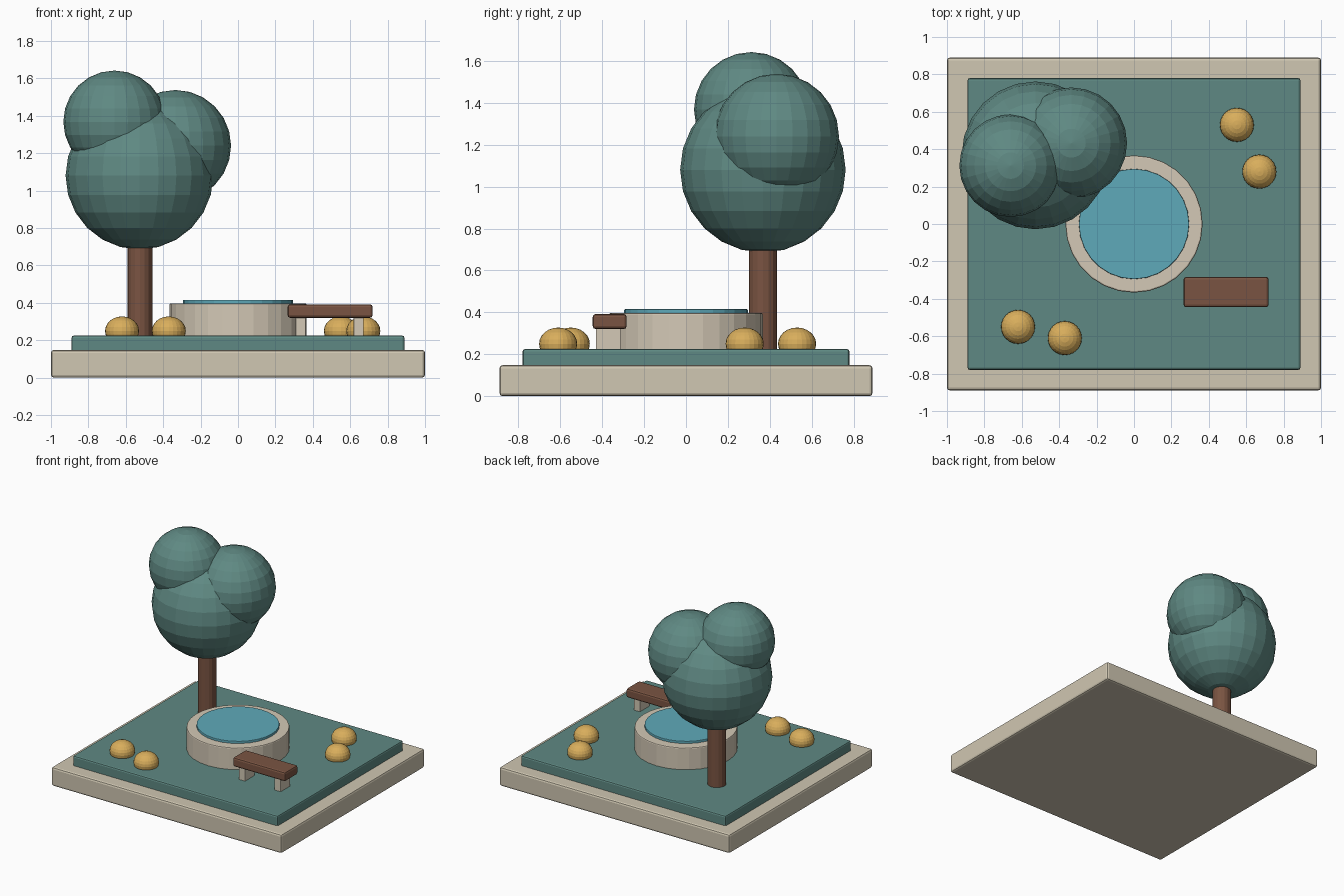
import bpy
from math import radians

old = bpy.data.objects.get("Cube")
if old:
    bpy.data.objects.remove(old, do_unlink=True)


def material(name, srgb):
    lin = [((c / 255 + 0.055) / 1.055) ** 2.4 for c in srgb]
    m = bpy.data.materials.new(name)
    m.use_nodes = True
    m.diffuse_color = (*lin, 1)
    m.node_tree.nodes["Principled BSDF"].inputs["Base Color"].default_value = (*lin, 1)
    return m


SAND = material("sand_stone", (208, 199, 178))
STONE = material("warm_stone", (212, 201, 182))
GREEN = material("teal_green", (95, 137, 131))
BROWN = material("brown_wood", (122, 84, 66))
WATER = material("water_blue", (95, 170, 186))
GOLD = material("golden_yellow", (217, 174, 92))


def finish(name, mat, bevel=0, segments=2):
    ob = bpy.context.object
    ob.name = name
    ob.data.materials.append(mat)
    if bevel:
        mod = ob.modifiers.new("soft_edges", "BEVEL")
        mod.width = bevel
        mod.segments = segments
        mod.limit_method = "ANGLE"
        mod.angle_limit = radians(40)
    return ob


def box(name, mat, x, y, z, bevel=0):
    """Box from (min, max) ranges on each axis."""
    spans = (x, y, z)
    bpy.ops.mesh.primitive_cube_add(size=1, location=[(a + b) / 2 for a, b in spans])
    bpy.context.object.scale = [b - a for a, b in spans]
    bpy.ops.object.transform_apply(location=False, rotation=False, scale=True)
    return finish(name, mat, bevel)


def cylinder(name, mat, x, y, radius, z0, z1, sides, bevel=0):
    bpy.ops.mesh.primitive_cylinder_add(vertices=sides, radius=radius, depth=z1 - z0,
                                        location=(x, y, (z0 + z1) / 2))
    return finish(name, mat, bevel)


def ball(name, mat, centre, radius, squash=1.0):
    bpy.ops.mesh.primitive_uv_sphere_add(segments=24, ring_count=12, radius=radius,
                                         location=centre)
    bpy.context.object.scale.z = squash
    return finish(name, mat)


# Ground: stone slab and lawn
box("base_slab", SAND, (-1, 1), (-0.89, 0.89), (0, 0.148), 0.015)
box("lawn", GREEN, (-0.89, 0.89), (-0.78, 0.78), (0.13, 0.225), 0.012)

# Round pond
cylinder("pond_basin", STONE, 0, 0, 0.367, 0.21, 0.397, 28, 0.008)
cylinder("pond_water", WATER, 0, 0, 0.295, 0.38, 0.415, 28, 0.004)

# Tree
cylinder("tree_trunk", BROWN, -0.525, 0.367, 0.067, 0.21, 0.80, 16)
ball("foliage_main", GREEN, (-0.527, 0.367, 1.08), 0.395)
ball("foliage_upper", GREEN, (-0.66, 0.312, 1.368), 0.274)
ball("foliage_side", GREEN, (-0.335, 0.432, 1.24), 0.298)

# Bench
box("bench_seat", BROWN, (0.265, 0.72), (-0.445, -0.283), (0.32, 0.392), 0.014)
for i, x in enumerate((0.335, 0.645)):
    box(f"bench_leg_{i + 1}", STONE, (x - 0.027, x + 0.027), (-0.43, -0.31),
        (0.21, 0.33), 0.004)

# Low bushes
bushes = ((-0.62, -0.55), (-0.37, -0.61), (0.55, 0.53), (0.67, 0.28))
for i, (x, y) in enumerate(bushes):
    ball(f"bush_{i + 1}", GOLD, (x, y, 0.25), 0.091, 0.85)
